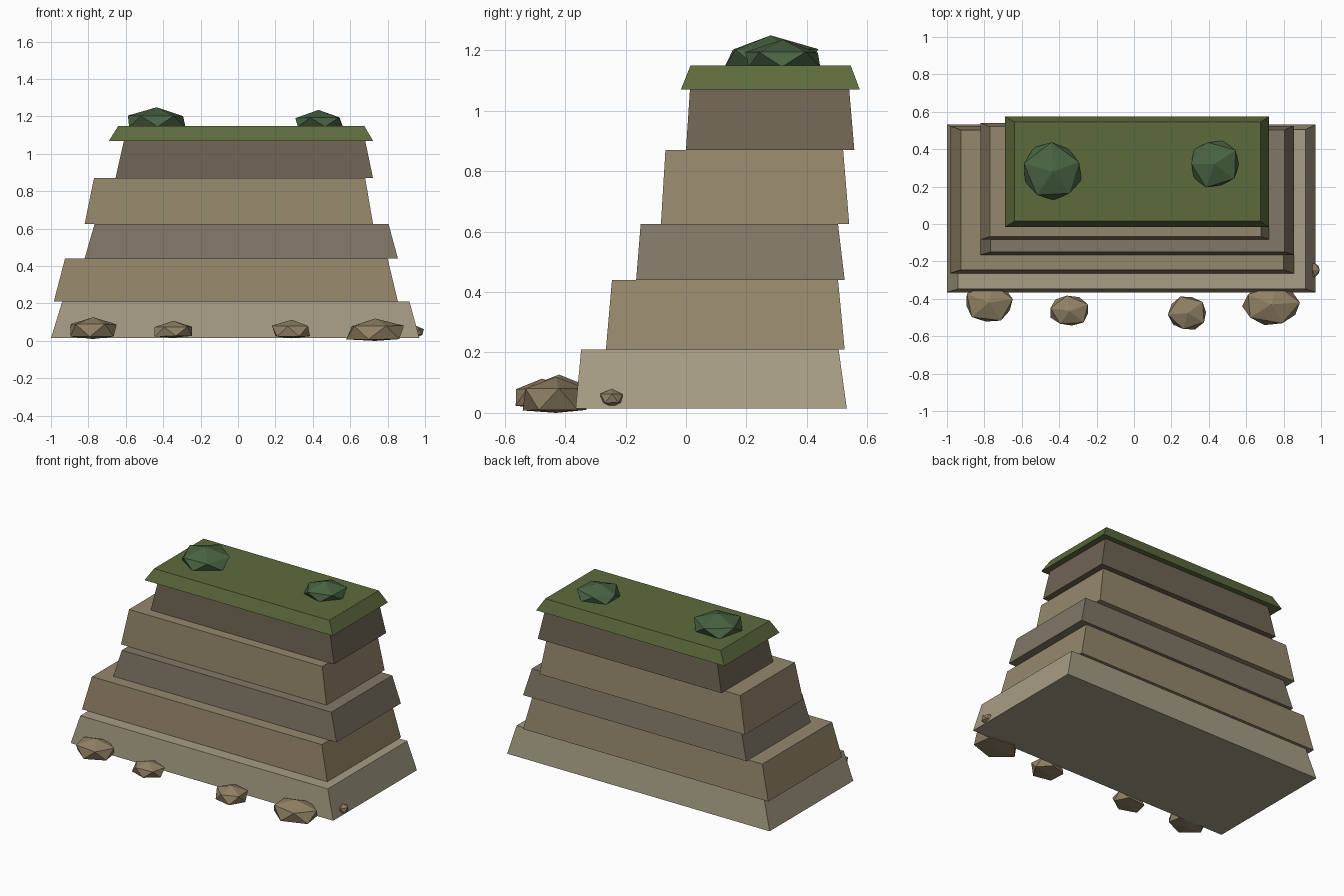
import bpy, bmesh, math, random
from mathutils import Matrix

if "Cube" in bpy.data.objects:
    bpy.data.objects.remove(bpy.data.objects["Cube"])

random.seed(4)


def material(name, hex_rgb):
    lin = [(int(hex_rgb[i:i + 2], 16) / 255) ** 2.2 for i in (0, 2, 4)]
    m = bpy.data.materials.new(name)
    m.diffuse_color = (*lin, 1)
    m.use_nodes = True
    m.node_tree.nodes["Principled BSDF"].inputs["Base Color"].default_value = m.diffuse_color
    return m


def finish(name, bm, mat):
    bmesh.ops.recalc_face_normals(bm, faces=bm.faces)
    me = bpy.data.meshes.new(name)
    bm.to_mesh(me)
    bm.free()
    me.materials.append(mat)
    ob = bpy.data.objects.new(name, me)
    bpy.context.collection.objects.link(ob)
    return ob


def slab(name, z0, z1, low, high, mat):
    """Tapered block; low and high are (x0, x1, y0, y1) at z0 and z1."""
    bm = bmesh.new()
    rings = []
    for z, (x0, x1, y0, y1) in ((z0, low), (z1, high)):
        rings.append([bm.verts.new((x, y, z)) for x, y in
                      ((x0, y0), (x1, y0), (x1, y1), (x0, y1))])
    a, b = rings
    bm.faces.new(a[::-1])
    bm.faces.new(b)
    for i in range(4):
        j = (i + 1) % 4
        bm.faces.new((a[i], a[j], b[j], b[i]))
    return finish(name, bm, mat)


def lump(name, centre, radii, floor, turn, mat):
    """Squashed, slightly uneven icosahedron with a flattened base."""
    bm = bmesh.new()
    bmesh.ops.create_icosphere(bm, subdivisions=1, radius=1)
    bmesh.ops.rotate(bm, verts=bm.verts, matrix=Matrix.Rotation(math.radians(turn), 3, 'Z'))
    for v in bm.verts:
        v.co *= random.uniform(0.95, 1.07)
        v.co = [c + r * p for c, r, p in zip(centre, radii, v.co)]
        v.co.z = max(v.co.z, floor)
    return finish(name, bm, mat)


pale = material("pale_stone", "A59C84")
tan = material("tan_stone", "94866B")
grey = material("grey_stone", "807766")
dark = material("dark_stone", "6E6454")
grass = material("grass", "5D6B3F")
leaf = material("leaf", "4A6344")
rubble = material("rubble", "8F8064")

# Stacked rock strata and grass cap
slab("base_stratum", 0.015, 0.21, (-1.0, 0.97, -0.365, 0.532), (-0.94, 0.917, -0.347, 0.505), pale)
slab("second_stratum", 0.21, 0.44, (-0.985, 0.855, -0.265, 0.525), (-0.925, 0.80, -0.245, 0.503), tan)
slab("third_stratum", 0.44, 0.625, (-0.82, 0.855, -0.165, 0.525), (-0.767, 0.805, -0.15, 0.503), grey)
slab("fourth_stratum", 0.625, 0.87, (-0.82, 0.722, -0.083, 0.54), (-0.77, 0.68, -0.068, 0.52), tan)
slab("top_stratum", 0.87, 1.07, (-0.655, 0.722, 0.0, 0.557), (-0.61, 0.68, 0.013, 0.54), dark)
slab("grass_cap", 1.07, 1.15, (-0.69, 0.722, -0.017, 0.575), (-0.64, 0.675, 0.015, 0.545), grass)

# Fallen rocks at the foot
for i, (x, y, z, rx, ry, rz, floor, turn) in enumerate((
        (-0.775, -0.42, 0.055, 0.142, 0.115, 0.073, 0.01, 10),
        (-0.345, -0.465, 0.05, 0.117, 0.09, 0.055, 0.018, 25),
        (0.288, -0.477, 0.052, 0.113, 0.102, 0.062, 0.014, 40),
        (0.733, -0.43, 0.045, 0.165, 0.12, 0.078, 0.0, 5),
        (0.955, -0.245, 0.048, 0.042, 0.042, 0.032, 0.016, 0))):
    lump(f"fallen_rock_{i + 1}", (x, y, z), (rx, ry, rz), floor, turn, rubble)

# Bushes on the cap
lump("bush_left", (-0.435, 0.28, 1.165), (0.172, 0.172, 0.085), 1.145, 20, leaf)
lump("bush_right", (0.43, 0.32, 1.16), (0.145, 0.138, 0.072), 1.145, 35, leaf)
